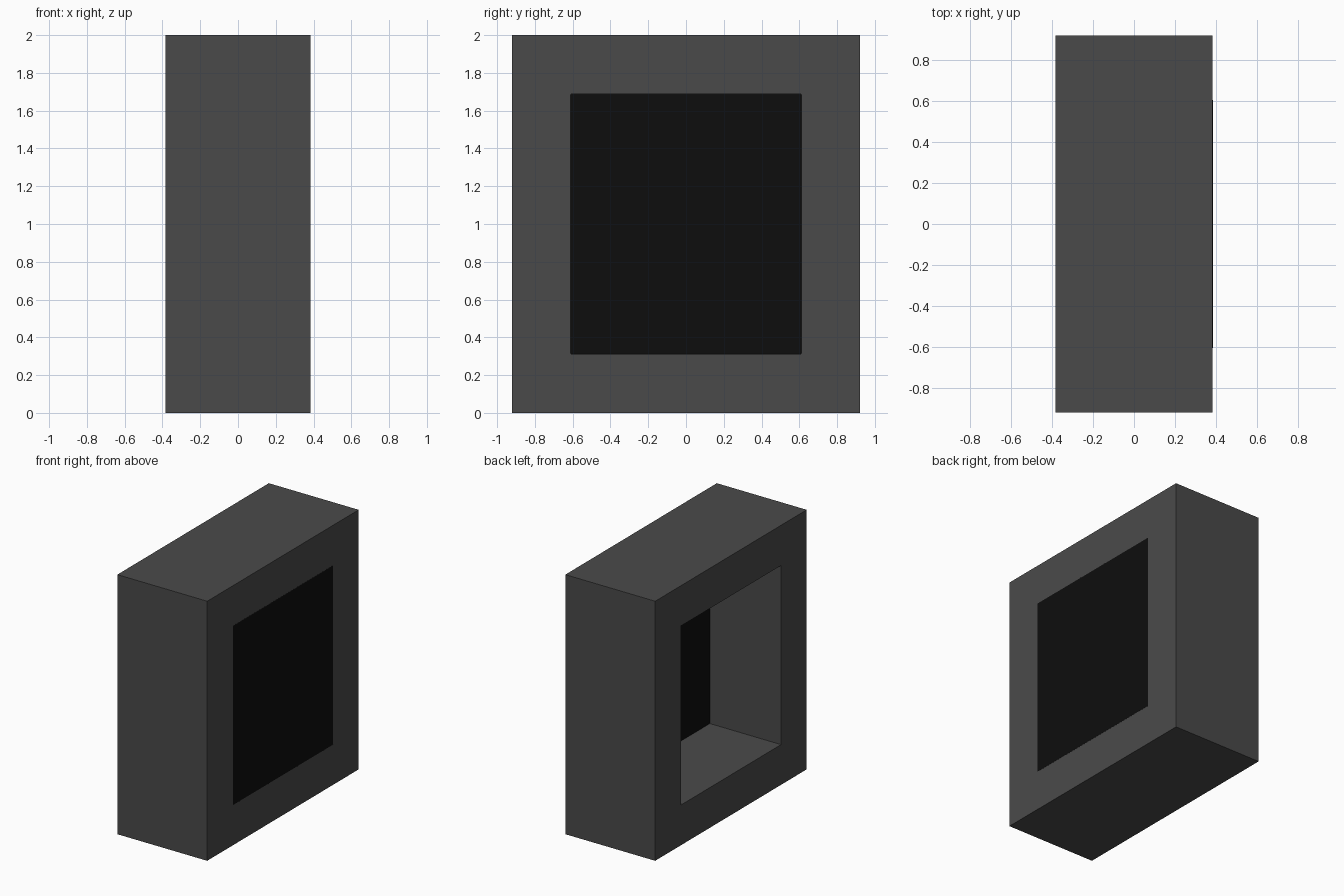
import bpy
import bmesh

if "Cube" in bpy.data.objects:
    bpy.data.objects.remove(bpy.data.objects["Cube"])

# overall sizes
HX, HY, H = 0.383, 0.922, 2.0      # half depth, half width, height
OY, BORDER = 0.61, 0.31            # opening half width, frame border


def material(name, value):
    m = bpy.data.materials.new(name)
    m.diffuse_color = (value, value, value, 1)
    m.use_nodes = True
    m.node_tree.nodes["Principled BSDF"].inputs["Base Color"].default_value = m.diffuse_color
    return m


def mesh_object(name, bm, mat):
    bmesh.ops.recalc_face_normals(bm, faces=bm.faces)
    me = bpy.data.meshes.new(name)
    bm.to_mesh(me)
    bm.free()
    me.materials.append(mat)
    ob = bpy.data.objects.new(name, me)
    bpy.context.collection.objects.link(ob)
    return ob


casing_grey = material("casing grey", 0.0685)
screen_black = material("screen black", 0.004)

# casing: rectangular ring extruded through the depth, open at the back
bm = bmesh.new()


def ring(x, hy, z0, z1):
    return [bm.verts.new((x, y, z)) for y, z in
            ((-hy, z0), (hy, z0), (hy, z1), (-hy, z1))]


rings = [ring(-HX, HY, 0, H), ring(HX, HY, 0, H),
         ring(HX, OY, BORDER, H - BORDER), ring(-HX, OY, BORDER, H - BORDER)]
for k in range(4):
    a, b = rings[k], rings[(k + 1) % 4]
    for i in range(4):
        j = (i + 1) % 4
        bm.faces.new((a[i], a[j], b[j], b[i]))
mesh_object("casing", bm, casing_grey)

# screen: slab with softened edges filling the front of the opening
x0, x1 = 0.222, HX + 0.002
bm = bmesh.new()
bmesh.ops.create_cube(bm, size=1)
for v in bm.verts:
    v.co.x = x1 if v.co.x > 0 else x0
    v.co.y *= 2 * (OY + 0.006)
    v.co.z = H / 2 + v.co.z * (H - 2 * BORDER + 0.012)
screen = mesh_object("screen", bm, screen_black)
bev = screen.modifiers.new("soft edges", 'BEVEL')
bev.width = 0.012
bev.segments = 3
